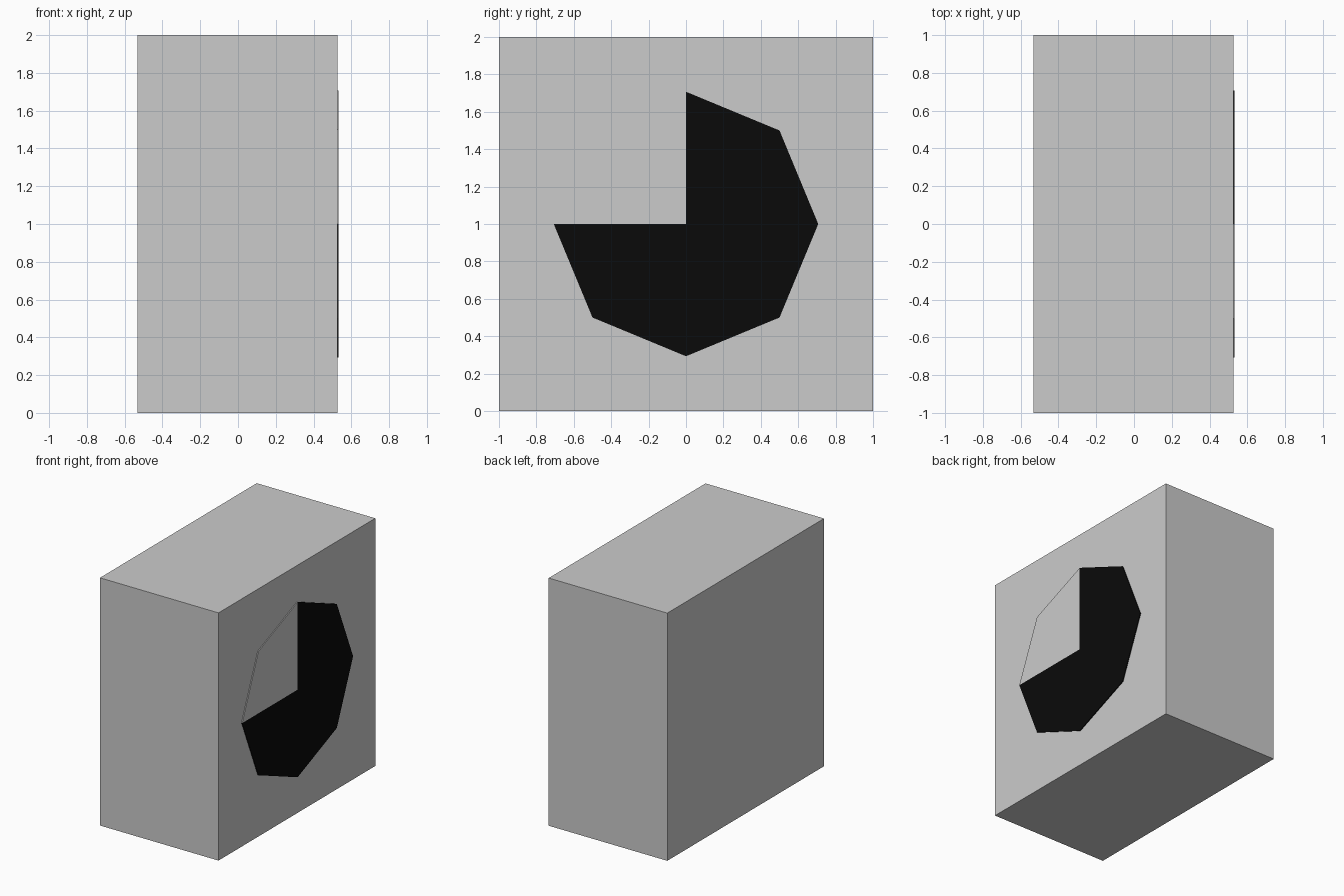
import bpy, bmesh
from math import sin, cos, pi

if "Cube" in bpy.data.objects:
    bpy.data.objects.remove(bpy.data.objects["Cube"])

BACK, FACE, FRONT = -0.533, 0.526, 0.533   # x of back, front panel and disc face
R = 0.5 ** 0.5

black = bpy.data.materials.new("black")
black.diffuse_color = (0.003, 0.003, 0.003, 1)
black.use_nodes = True
black.node_tree.nodes["Principled BSDF"].inputs["Base Color"].default_value = black.diffuse_color


def prism(name, profile, x0, x1, mat=None):
    """Extrude a (y, z) outline along x."""
    bm = bmesh.new()
    face = bm.faces.new([bm.verts.new((x0, y, z)) for y, z in profile])
    ext = bmesh.ops.extrude_face_region(bm, geom=[face], use_keep_orig=True)
    verts = [v for v in ext["geom"] if isinstance(v, bmesh.types.BMVert)]
    bmesh.ops.translate(bm, verts=verts, vec=(x1 - x0, 0, 0))
    bmesh.ops.recalc_face_normals(bm, faces=bm.faces)
    mesh = bpy.data.meshes.new(name)
    bm.to_mesh(mesh)
    bm.free()
    if mat:
        mesh.materials.append(mat)
    obj = bpy.data.objects.new(name, mesh)
    bpy.context.collection.objects.link(obj)
    return obj


def sector(first, last):
    """Octagon slice from corner first to corner last, with the centre."""
    rim = [(R * cos(i * pi / 4), 1 + R * sin(i * pi / 4))
           for i in range(first, last + 1)]
    return [(0, 1)] + rim


# Body block
prism("body", [(-1, 0), (1, 0), (1, 2), (-1, 2)], BACK, FACE)

# Thin octagonal disc: grey quarter and black three quarters
prism("disc_grey_quarter", sector(2, 4), FACE, FRONT)
prism("disc_black_part", sector(4, 10), FACE, FRONT, black)
